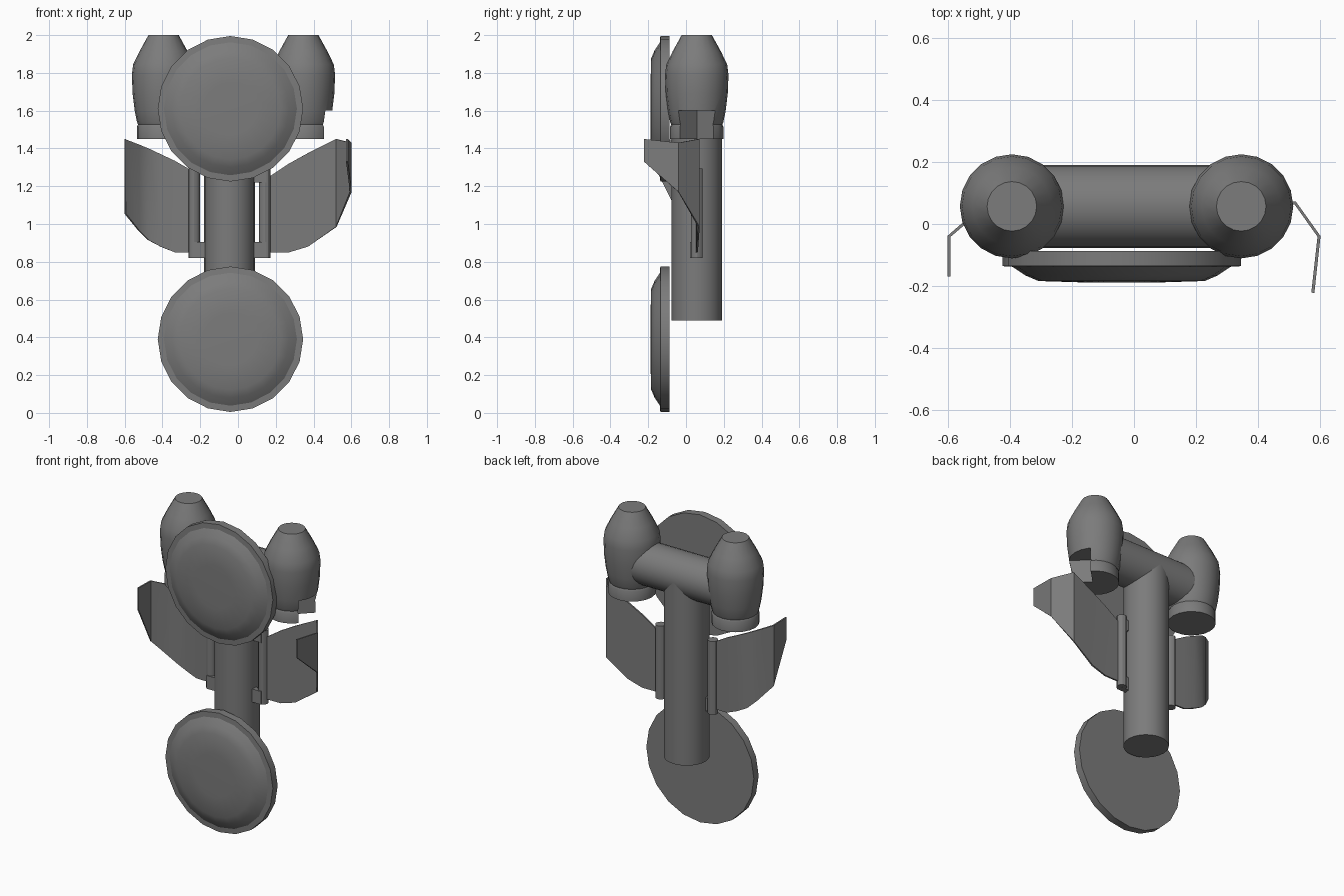
import bpy, bmesh, math
from mathutils import Matrix

if "Cube" in bpy.data.objects:
    bpy.data.objects.remove(bpy.data.objects["Cube"])

CX, CY = -0.045, 0.057      # axis of the main column

grey = bpy.data.materials.new("dark_grey")
grey.diffuse_color = (0.2, 0.2, 0.2, 1)
grey.use_nodes = True
grey.node_tree.nodes["Principled BSDF"].inputs["Base Color"].default_value = grey.diffuse_color


def finish(name, bm, smooth=30):
    bmesh.ops.remove_doubles(bm, verts=bm.verts, dist=1e-5)
    bmesh.ops.recalc_face_normals(bm, faces=bm.faces)
    me = bpy.data.meshes.new(name)
    bm.to_mesh(me)
    bm.free()
    me.materials.append(grey)
    ob = bpy.data.objects.new(name, me)
    bpy.context.collection.objects.link(ob)
    bpy.ops.object.select_all(action='DESELECT')
    ob.select_set(True)
    bpy.context.view_layer.objects.active = ob
    if smooth:
        bpy.ops.object.shade_smooth_by_angle(angle=math.radians(smooth))
    return ob


def lathe(name, profile, sides, matrix):
    """Closed solid from (radius, height) rings, turned about local z."""
    bm = bmesh.new()
    rings = []
    for r, h in profile:
        rings.append([bm.verts.new((r * math.cos(a), r * math.sin(a), h))
                      for a in (2 * math.pi * i / sides for i in range(sides))])
    for a, b in zip(rings, rings[1:]):
        for i in range(sides):
            j = (i + 1) % sides
            bm.faces.new((a[i], a[j], b[j], b[i]))
    bm.faces.new(rings[0][::-1])
    bm.faces.new(rings[-1])
    bm.transform(matrix)
    return finish(name, bm)


def box(name, center, size, turn=0):
    bm = bmesh.new()
    bmesh.ops.create_cube(bm, size=1)
    bm.transform(Matrix.Translation(center) @ Matrix.Rotation(turn, 4, 'Z')
                 @ Matrix.Diagonal((*size, 1)))
    return finish(name, bm, 0)


def wing(name, stations, t=0.005):
    """Thin bent plate from (x, y, low z, high z) stations."""
    bm = bmesh.new()
    cols = []
    for i, (x, y, lo, hi) in enumerate(stations):
        # offset both skins along the plan normal
        p, q = stations[max(i - 1, 0)], stations[min(i + 1, len(stations) - 1)]
        dx, dy = q[0] - p[0], q[1] - p[1]
        d = math.hypot(dx, dy)
        nx, ny = -dy / d * t, dx / d * t
        cols.append([bm.verts.new(v) for v in (
            (x + nx, y + ny, lo), (x + nx, y + ny, hi),
            (x - nx, y - ny, hi), (x - nx, y - ny, lo))])
    for a, b in zip(cols, cols[1:]):
        for i in range(4):
            j = (i + 1) % 4
            bm.faces.new((a[i], a[j], b[j], b[i]))
    bm.faces.new(cols[0])
    bm.faces.new(cols[-1])
    return finish(name, bm, 40)


# Two shallow domed discs, facing forward
disc = [(0.385, 0.087), (0.385, 0.136), (0.352, 0.138), (0.31, 0.166),
        (0.268, 0.184), (0.14, 0.188)]
for name, z in (("lower_disc", 0.39), ("upper_disc", 1.61)):
    lathe(name, disc, 20, Matrix.Translation((-0.04, 0, z))
          @ Matrix.Rotation(math.pi / 2, 4, 'X'))

# Column and cross bar
lathe("column", [(0.134, 0.49), (0.134, 1.66)], 24, Matrix.Translation((CX, CY, 0)))
lathe("cross_bar", [(0.134, -0.395), (0.134, 0.345)], 24,
      Matrix.Translation((0, CY, 1.665)) @ Matrix.Rotation(math.pi / 2, 4, 'Y'))

# Barrel-shaped pods with a collar at the base
pod = [(0.141, 1.45), (0.141, 1.515), (0.135, 1.526), (0.141, 1.54), (0.153, 1.6),
       (0.164, 1.69), (0.168, 1.79), (0.161, 1.845), (0.127, 1.915), (0.08, 2.0)]
left_pod = lathe("left_pod", pod, 20, Matrix.Translation((-0.394, CY, 0)))
right_pod = lathe("right_pod", pod, 20, Matrix.Translation((0.346, CY, 0)))

# Corner notch cut in the outer base of the right pod
cutter = box("notch_cutter", (0.365 + 0.3 * math.sqrt(0.5), CY, 1.5),
             (0.3, 0.3, 0.2), math.pi / 4)
cutter.location.x -= 0.15 * 0
cutter.hide_render = True
cutter.hide_viewport = True
cut = right_pod.modifiers.new("notch", 'BOOLEAN')
cut.operation = 'DIFFERENCE'
cut.solver = 'EXACT'
cut.object = cutter

# Hinge rods and their brackets beside the column
for side, s in (("left", -1), ("right", 1)):
    lathe(side + "_hinge_rod", [(0.031, 0.82), (0.031, 1.295)], 12,
          Matrix.Translation((CX + s * 0.187, CY, 0)))
    box(side + "_lower_bracket", (CX + s * 0.155, 0.04, 0.862), (0.08, 0.035, 0.085))
box("right_upper_bracket", (CX + 0.155, 0.04, 1.255), (0.08, 0.035, 0.07))

# Bent wing plates
wing("left_wing", [(-0.24, 0.055, 0.85, 1.28), (-0.335, 0.057, 0.85, 1.335),
                   (-0.41, 0.057, 0.88, 1.37), (-0.475, 0.05, 0.915, 1.4),
                   (-0.525, 0.022, 0.965, 1.42),
                   (-0.597, -0.04, 1.055, 1.447), (-0.597, -0.17, 1.31, 1.45)])
wing("right_wing", [(0.15, 0.055, 0.85, 1.24), (0.27, 0.057, 0.85, 1.32),
                    (0.37, 0.06, 0.88, 1.375), (0.52, 0.068, 0.985, 1.45),
                    (0.597, -0.04, 1.17, 1.43), (0.577, -0.222, 1.33, 1.45)])
